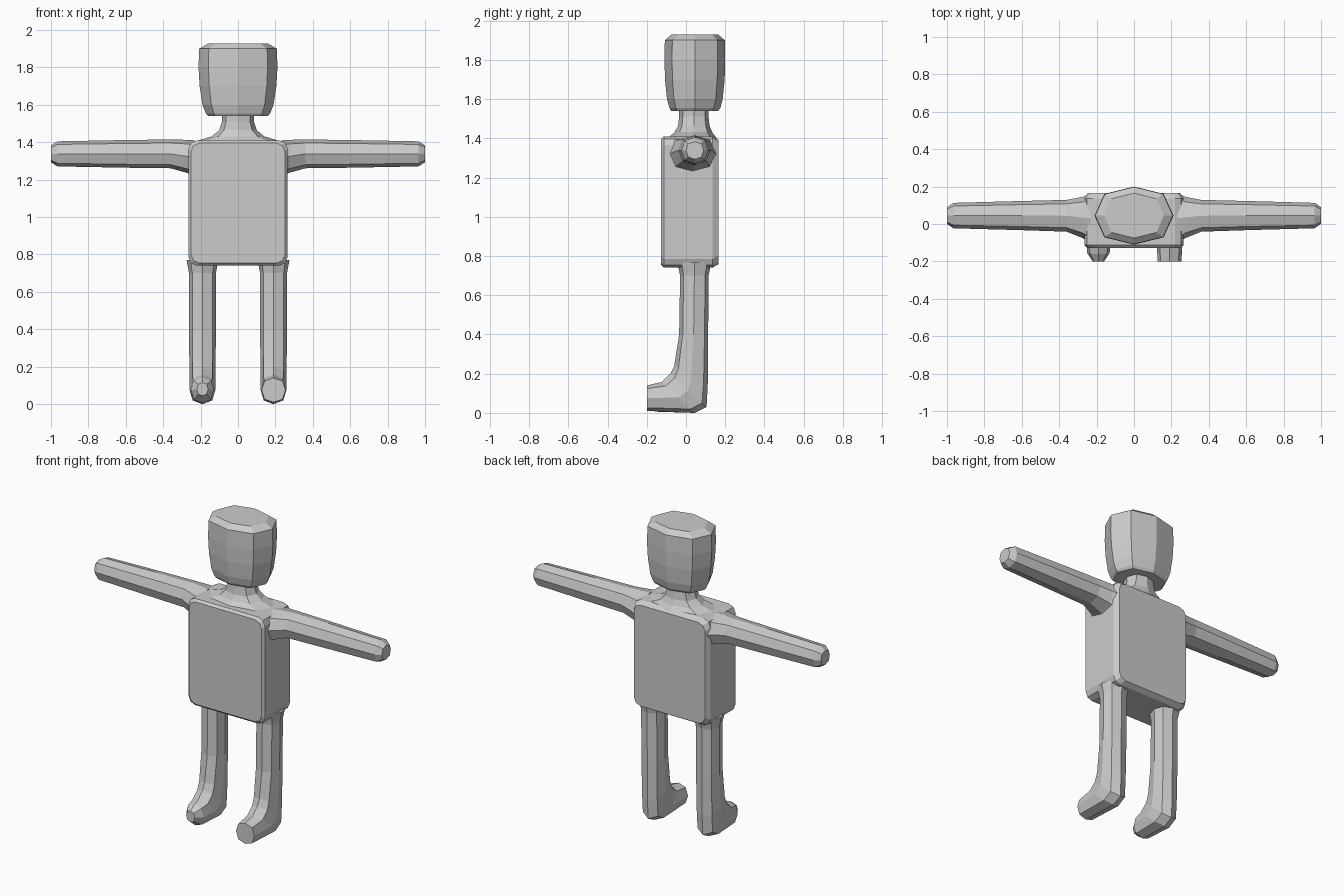
import bpy, bmesh
from mathutils import Vector as V

if "Cube" in bpy.data.objects:
    bpy.data.objects.remove(bpy.data.objects["Cube"])

X, Y, Z = V((1, 0, 0)), V((0, 1, 0)), V((0, 0, 1))
D = 0.75  # diagonal corner factor of the eight-sided sections
OCT = [(1, 0), (D, D), (0, 1), (-D, D), (-1, 0), (-D, -D), (0, -1), (D, -D)]


def octagon(c, u, v):
    """Eight-sided ring around c with half-axes u and v."""
    return [V(c) + u * a + v * b for a, b in OCT]


def loft(name, rings):
    """Skin a list of equal-length rings and cap both ends."""
    bm = bmesh.new()
    vs = [[bm.verts.new(p) for p in r] for r in rings]
    n = len(vs[0])
    for a, b in zip(vs, vs[1:]):
        for i in range(n):
            j = (i + 1) % n
            bm.faces.new((a[i], a[j], b[j], b[i]))
    bm.faces.new(vs[0])
    bm.faces.new(vs[-1])
    bmesh.ops.recalc_face_normals(bm, faces=bm.faces)
    me = bpy.data.meshes.new(name)
    bm.to_mesh(me)
    bm.free()
    ob = bpy.data.objects.new(name, me)
    bpy.context.collection.objects.link(ob)
    return ob


def rounded_rect(y, inset, c):
    """Torso outline in the xz plane with softened corners."""
    w, h = 0.265 - inset, 0.335 - inset
    pts = []
    for sx, sz, flip in ((1, 1, 0), (-1, 1, 1), (-1, -1, 0), (1, -1, 1)):
        corner = [(w, h - c), (w - c * 0.3, h - c * 0.3), (w - c, h)]
        if flip:
            corner.reverse()
        pts += [V((sx * x, y, 1.075 + sz * z)) for x, z in corner]
    return pts


# Torso
loft("torso", [rounded_rect(y, i, 0.045) for y, i in
               ((-0.127, 0.014), (-0.112, 0), (0.135, 0), (0.165, 0.018))])

# Neck with sloping shoulders
loft("neck", [octagon((0, y, z), X * rx, Y * ry) for z, y, rx, ry in
              ((1.395, 0.03, 0.26, 0.13), (1.432, 0.038, 0.14, 0.095),
               (1.465, 0.04, 0.1, 0.08), (1.51, 0.04, 0.085, 0.075),
               (1.56, 0.04, 0.085, 0.075))])

# Head
loft("head", [octagon((0, 0.045, z), X * rx, Y * ry) for z, rx, ry in
              ((1.54, 0.16, 0.12), (1.555, 0.172, 0.13), (1.6, 0.19, 0.142),
               (1.7, 0.205, 0.152), (1.8, 0.211, 0.155),
               (1.9, 0.208, 0.153), (1.928, 0.16, 0.12))])

# Arms: flared at the shoulder, blunt at the hand
ARM = ((0.23, 0.03, 1.315, 0.135, 0.095), (0.275, 0.035, 1.325, 0.11, 0.088),
       (0.36, 0.044, 1.338, 0.085, 0.077), (0.6, 0.045, 1.338, 0.078, 0.074),
       (0.965, 0.045, 1.338, 0.068, 0.067), (1.0, 0.045, 1.338, 0.045, 0.045))
# Legs: front/top point, back/bottom point (y, z) and half width
LEG = [(-0.045, 0.77, 0.13, 0.77, 0.085), (-0.03, 0.7, 0.115, 0.7, 0.072),
       (-0.035, 0.4, 0.113, 0.4, 0.072), (-0.06, 0.24, 0.111, 0.15, 0.07),
       (-0.08, 0.2, 0.105, 0.03, 0.07), (-0.125, 0.157, 0.045, 0.0, 0.07)]
TOE = {1: [(-0.2, 0.14, -0.2, 0.01, 0.064)],
       -1: [(-0.16, 0.143, -0.15, 0.006, 0.06),
            (-0.2, 0.115, -0.2, 0.045, 0.03)]}

for s, side in ((1, "left"), (-1, "right")):
    loft(side + "_arm", [octagon((s * x, y, z), Y * ry, Z * rz)
                         for x, y, z, ry, rz in ARM])
    rings = []
    for yf, zf, yb, zb, r in LEG + TOE[s]:
        front, back = V((s * 0.19, yf, zf)), V((s * 0.19, yb, zb))
        rings.append(octagon((front + back) / 2, X * r, (front - back) / 2))
    loft(side + "_leg", rings)
